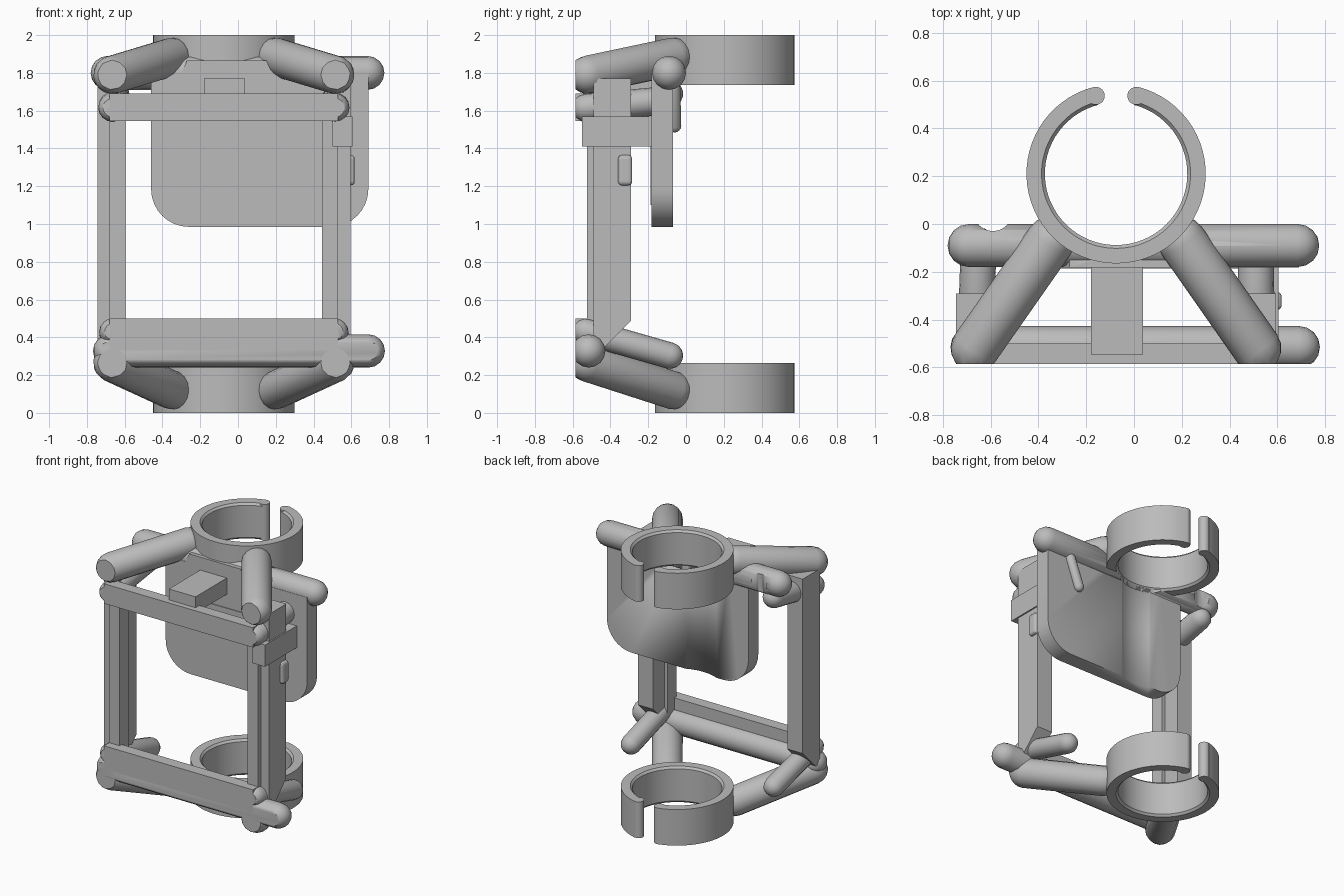
import bpy, bmesh, math
from mathutils import Vector, Matrix

cube = bpy.data.objects.get("Cube")
if cube:
    bpy.data.objects.remove(cube)

MID = -0.075                      # x of the symmetry plane of the frame
RING = Vector((MID, 0.21, 0))     # clamp axis
FRONT = -0.585                    # everything is trimmed flat here

mat = bpy.data.materials.new("plain grey")
mat.use_nodes = True
GREY = (0.5, 0.5, 0.5, 1)
mat.diffuse_color = GREY
mat.node_tree.nodes["Principled BSDF"].inputs["Base Color"].default_value = GREY


def finish(bm, name, smooth=False, trim=False):
    if trim:
        cut = bmesh.ops.bisect_plane(bm, geom=bm.verts[:] + bm.edges[:] + bm.faces[:], dist=1e-5,
                                     plane_co=(0, FRONT, 0), plane_no=(0, -1, 0), clear_outer=True)
        edges = [e for e in cut["geom_cut"] if isinstance(e, bmesh.types.BMEdge)]
        if edges:
            bmesh.ops.contextual_create(bm, geom=edges)
    bmesh.ops.recalc_face_normals(bm, faces=bm.faces[:])
    me = bpy.data.meshes.new(name)
    bm.to_mesh(me)
    bm.free()
    ob = bpy.data.objects.new(name, me)
    bpy.context.collection.objects.link(ob)
    me.materials.append(mat)
    if smooth:
        bpy.ops.object.select_all(action="DESELECT")
        ob.select_set(True)
        bpy.context.view_layer.objects.active = ob
        bpy.ops.object.shade_smooth_by_angle(angle=math.radians(35))
    return ob


def box(name, x0, x1, y0, y1, z0, z1):
    bm = bmesh.new()
    size = Matrix.Diagonal((x1 - x0, y1 - y0, z1 - z0, 1))
    centre = Matrix.Translation(((x0 + x1) / 2, (y0 + y1) / 2, (z0 + z1) / 2))
    bmesh.ops.create_cube(bm, size=1, matrix=centre @ size)
    return finish(bm, name)


def capsule(name, a, b, r):
    a, b = Vector(a), Vector(b)
    turn = (b - a).to_track_quat("Z", "Y").to_matrix().to_4x4()
    bm = bmesh.new()
    for p in (a, b):
        bmesh.ops.create_uvsphere(bm, u_segments=16, v_segments=8, radius=r,
                                  matrix=Matrix.Translation(p) @ turn)
    bmesh.ops.delete(bm, geom=bm.faces[:], context="FACES_ONLY")
    hull = bmesh.ops.convex_hull(bm, input=bm.verts[:])
    inside = [v for v in bm.verts if not v.link_faces]
    bmesh.ops.delete(bm, geom=inside, context="VERTS")
    loose = [e for e in bm.edges if not e.link_faces]
    bmesh.ops.delete(bm, geom=loose, context="EDGES")
    return finish(bm, name, smooth=True, trim=True)


def extrude_outline(name, points, depth, smooth=False):
    bm = bmesh.new()
    face = bm.faces.new([bm.verts.new(p) for p in points])
    out = bmesh.ops.extrude_face_region(bm, geom=[face])
    moved = [v for v in out["geom"] if isinstance(v, bmesh.types.BMVert)]
    bmesh.ops.translate(bm, verts=moved, vec=depth)
    return finish(bm, name, smooth)


def cylinder(name, centre, r, z0, z1, sides=24):
    bm = bmesh.new()
    bmesh.ops.create_cone(bm, cap_ends=True, segments=sides, radius1=r, radius2=r, depth=z1 - z0,
                          matrix=Matrix.Translation((centre[0], centre[1], (z0 + z1) / 2)))
    return finish(bm, name, smooth=True)


def subtract(ob, cutter):
    mod = ob.modifiers.new("clearance", "BOOLEAN")
    mod.operation, mod.solver, mod.object = "DIFFERENCE", "EXACT", cutter


# Hidden cutter that keeps the clamp bores clear
bore = cylinder("bore_cutter", RING, 0.305, -0.2, 2.2, 64)
notch = cylinder("notch_cutter", (-0.59, 0.05), 0.08, 1.5, 2.1)
for helper in (bore, notch):
    helper.hide_render = True
    helper.hide_set(True)

# Split clamp rings with chamfered bores and rounded tips
HEIGHT, GAP = 0.265, math.radians(14.5)
profile = [(0.312, 0), (0.375, 0), (0.375, HEIGHT), (0.312, HEIGHT),
           (0.298, HEIGHT - 0.015), (0.298, 0.015)]
for label, z in (("lower", 0), ("upper", 2 - HEIGHT)):
    bm = bmesh.new()
    start = math.pi / 2 + GAP
    loop = [bm.verts.new(RING + Vector((r * math.cos(start), r * math.sin(start), z + h)))
            for r, h in profile]
    face = bm.faces.new(loop)
    end = bmesh.ops.spin(bm, geom=[face], cent=RING, axis=(0, 0, 1),
                         angle=2 * math.pi - 2 * GAP, steps=60)
    finish(bm, label + "_clamp_ring", smooth=True)
    for side, s in (("right", -1), ("left", 1)):
        tip = RING + Vector((s * math.sin(GAP), math.cos(GAP), 0)) * 0.337
        cylinder(f"{label}_clamp_tip_{side}", tip, 0.037, z, z + HEIGHT)

# Parts repeated on both sides of the frame
for side, s in (("right", -1), ("left", 1)):
    def at(d, y, z):
        return (MID + s * d, y, z)

    # Diagonal arms from the frame corners to the clamps
    for label, z_front, z_back in (("lower", 0.265, 0.12), ("upper", 1.79, 1.885)):
        arm = capsule(f"{label}_arm_{side}", at(0.59, -0.52, z_front), at(0.275, -0.07, z_back), 0.102)
        subtract(arm, bore)

    # Short struts running backwards
    capsule(f"lower_strut_{side}", at(0.59, -0.53, 0.43), at(0.58, -0.085, 0.303), 0.07)
    if s < 0:
        capsule("upper_strut_right", at(0.59, -0.53, 1.615), at(0.575, -0.09, 1.69), 0.075)
    else:
        capsule("upper_strut_left", at(0.59, -0.53, 1.615), at(0.585, -0.15, 1.65), 0.075)

    # Upright: narrow front strip and deeper rail with a slanted foot
    xs = sorted((MID + s * 0.52, MID + s * 0.605))
    box(f"front_strip_{side}", *xs, -0.525, -0.42, 0.4, 1.6)
    outline = [(-0.49, 0.34), (-0.44, 0.34), (-0.29, 0.49), (-0.29, 1.77), (-0.49, 1.77)]
    extrude_outline(f"upright_rail_{side}", [at(0.545, y, z) for y, z in outline],
                    (s * 0.125, 0, 0))

# Front frame crossbars
box("top_bar", -0.68, 0.53, FRONT, -0.5, 1.545, 1.69)
box("bottom_bar", -0.68, 0.53, FRONT, -0.5, 0.33, 0.5)
capsule("bottom_rod", (-0.68, -0.515, 0.328), (0.69, -0.515, 0.328), 0.088)

# Rear cross rod, cleared for the clamp
rod = capsule("rear_rod", (-0.69, -0.09, 1.8), (0.685, -0.09, 1.8), 0.09)
subtract(rod, bore)
subtract(rod, notch)

# Back plate with rounded lower corners and a raised top centre
R, X0, X1, Z0 = 0.2, -0.46, 0.69, 0.985
pts = [(-0.3, 1.8), (-0.27, 1.865), (0.15, 1.865), (0.18, 1.8), (X1, 1.8)]
for cx, a0 in ((X1 - R, 0), (X0 + R, -90)):
    for i in range(9):
        a = math.radians(a0 - 90 * i / 8)
        pts.append((cx + R * math.cos(a), Z0 + R + R * math.sin(a)))
pts.append((X0, 1.8))
plate = extrude_outline("back_plate", [(x, -0.182, z) for x, z in pts], (0, 0.114, 0), smooth=True)
subtract(plate, bore)

# Shallow raised panel on the plate front
panel = [(-0.4, 1.37), (0.15, 1.1), (0.45, 1.1), (0.45, 1.48), (0.28, 1.55), (-0.4, 1.55)]
extrude_outline("plate_panel", [(x, -0.187, z) for x, z in panel], (0, 0.008, 0))

# Connecting block, side bracket and small details
box("centre_block", -0.18, 0.037, -0.545, -0.15, 1.65, 1.77)
box("side_bracket", 0.5, 0.605, -0.55, -0.15, 1.41, 1.57)
catch = box("side_catch", 0.54, 0.618, -0.36, -0.285, 1.205, 1.365)
bevel = catch.modifiers.new("rounding", "BEVEL")
bevel.width, bevel.segments = 0.02, 3
capsule("rear_peg", (0.5, -0.065, 1.72), (0.43, -0.06, 1.52), 0.035)
